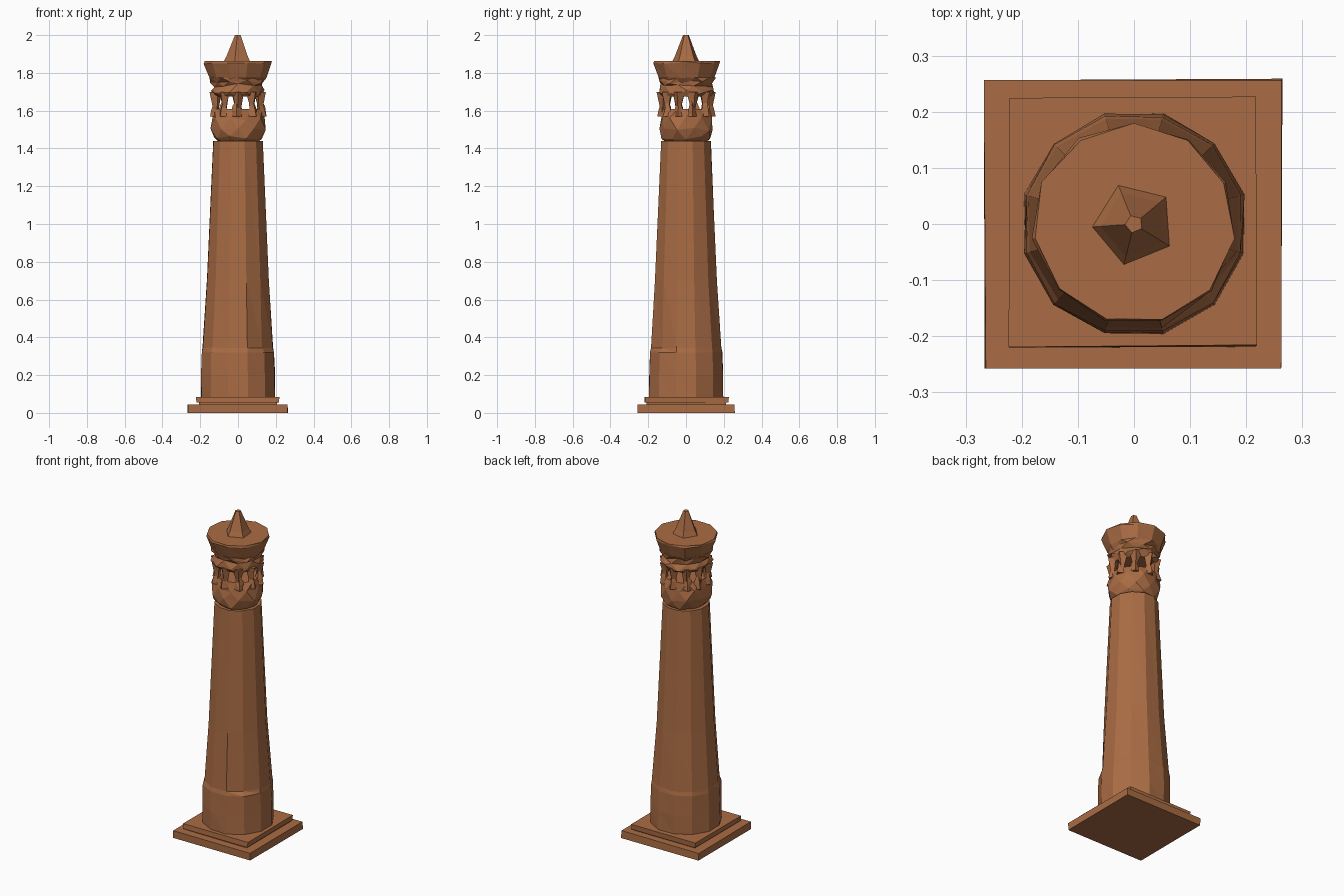
import bpy, bmesh, math, random
from mathutils import Vector

if "Cube" in bpy.data.objects:
    bpy.data.objects.remove(bpy.data.objects["Cube"])

random.seed(7)
stone = bpy.data.materials.new("brown stone")
stone.diffuse_color = (0.40, 0.150, 0.058, 1)
stone.use_nodes = True
stone.node_tree.nodes["Principled BSDF"].inputs["Base Color"].default_value = stone.diffuse_color


def finish(name, bm):
    bmesh.ops.recalc_face_normals(bm, faces=bm.faces)
    me = bpy.data.meshes.new(name)
    bm.to_mesh(me)
    bm.free()
    me.materials.append(stone)
    ob = bpy.data.objects.new(name, me)
    bpy.context.collection.objects.link(ob)
    return ob


def loft(name, rings, n, turn=0.0, twist=0.0, rough=0.0, centre=(0, 0), tweak=None):
    """Faceted solid from (z, radius) rings; the end rings keep a level height."""
    bm = bmesh.new()
    loops = []
    for i, (z, r) in enumerate(rings):
        loop = []
        for k in range(n):
            a = turn + math.tau * k / n + twist * i
            rr = r * (1 + random.uniform(-rough, rough))
            zz = z
            if 0 < i < len(rings) - 1:
                zz += random.uniform(-rough, rough) * 0.17
            if tweak:
                rr *= tweak(i, k)
            loop.append(bm.verts.new((centre[0] + rr * math.cos(a),
                                      centre[1] + rr * math.sin(a), zz)))
        loops.append(loop)
    for lo, hi in zip(loops, loops[1:]):
        for k in range(n):
            j = (k + 1) % n
            if twist or rough:
                bm.faces.new((lo[k], lo[j], hi[k]))
                bm.faces.new((lo[j], hi[j], hi[k]))
            else:
                bm.faces.new((lo[k], lo[j], hi[j], hi[k]))
    bm.faces.new(loops[0][::-1])
    bm.faces.new(loops[-1])
    return finish(name, bm)


def slab(name, x0, x1, y0, y1, z0, z1, wobble):
    """Roughly squared block with slightly uneven corners."""
    bm = bmesh.new()
    bmesh.ops.create_cube(bm, size=1)
    for v in bm.verts:
        v.co = Vector(((x0 + x1) / 2 + v.co.x * (x1 - x0),
                       (y0 + y1) / 2 + v.co.y * (y1 - y0),
                       (z0 + z1) / 2 + v.co.z * (z1 - z0)))
        v.co.x += random.uniform(-wobble, wobble)
        v.co.y += random.uniform(-wobble, wobble)
    return finish(name, bm)


# Stepped square base
slab("base_slab", -0.265, 0.265, -0.255, 0.257, 0.0, 0.045, 0.003)
slab("plinth_neck", -0.208, 0.208, -0.208, 0.212, 0.04, 0.06, 0.003)
slab("plinth", -0.220, 0.217, -0.217, 0.224, 0.054, 0.085, 0.004)

# Tapered faceted shaft with one chipped facet near the foot (front right)
def chip(i, k):
    return 0.93 if i == 3 and k == 10 else 1.0

loft("shaft", [(0.08, 0.202), (0.20, 0.202), (0.32, 0.199), (0.345, 0.193),
               (0.70, 0.169), (1.44, 0.135)], 12, math.pi / 12, rough=0.012, tweak=chip)

# Rough bulb under the lantern
N = 10
STEP = math.tau / N
loft("lantern_bulb", [(1.425, 0.095), (1.455, 0.130), (1.50, 0.146), (1.56, 0.140),
                      (1.61, 0.130)], N, math.pi / 2, STEP / 2, 0.06)

# Jagged stakes around the open lantern: hanging ones and small rising spikes
for k in range(N):
    a = math.pi / 2 + k * STEP
    c = (0.122 * math.cos(a), 0.122 * math.sin(a))
    loft("hanging_stake", [(1.57, 0.008), (1.63, 0.017), (1.70, 0.034)], 4, a,
         rough=0.1, centre=c)
    b = a + random.uniform(-0.12, 0.12)
    c = (0.125 * math.cos(b), 0.125 * math.sin(b))
    loft("rising_spike", [(1.57, 0.030), (1.61, 0.022), (1.655, 0.004)], 4, b,
         rough=0.1, centre=c)

# Jagged collar and flared crown above the openings
loft("lantern_collar", [(1.675, 0.130), (1.70, 0.146), (1.735, 0.134), (1.755, 0.142),
                        (1.775, 0.150)], N, math.pi / 2, STEP / 2, 0.07)
loft("crown", [(1.74, 0.125), (1.775, 0.152), (1.85, 0.181), (1.862, 0.178)],
     11, math.pi / 2, rough=0.02)

# Five-sided finial
loft("finial", [(1.855, 0.078), (1.89, 0.060), (2.0, 0.016)], 5, math.radians(-18 + 72 + 130))
